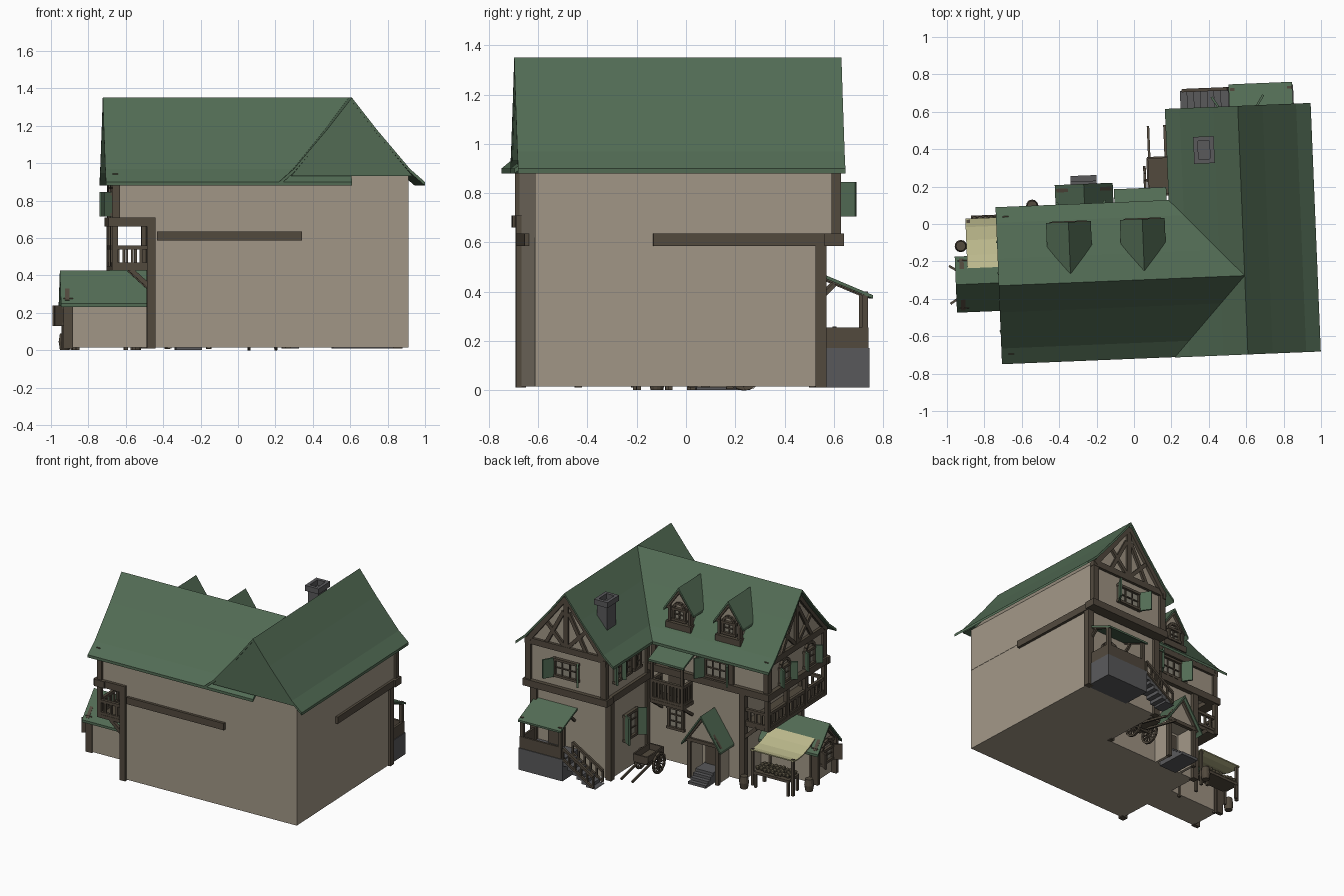
import bpy, bmesh, random
from math import pi, cos, sin
from mathutils import Matrix, Vector

if "Cube" in bpy.data.objects:
    bpy.data.objects.remove(bpy.data.objects["Cube"])
random.seed(3)
I, T, R = Matrix.Identity(4), Matrix.Translation, Matrix.Rotation
COL = dict(wall=(.36, .31, .24), roof=(.085, .15, .09), wood=(.085, .068, .048), stone=(.1, .1, .105),
           cloth=(.5, .48, .26), glass=(.27, .25, .2), fruit=(.13, .11, .07))
parts = {}

def bm_of(name, mat):
    return parts.setdefault(name, (bmesh.new(), mat))[0]

def box(n, m, x0, x1, y0, y1, z0, z1, M=I):
    S = Matrix.Diagonal((x1 - x0, y1 - y0, z1 - z0, 1))
    bmesh.ops.create_cube(bm_of(n, m), size=1, matrix=M @ T(((x0 + x1) / 2, (y0 + y1) / 2, (z0 + z1) / 2)) @ S)

def beam(n, m, p, q, w, M=I):
    p, q = Vector(p), Vector(q)
    Q = (q - p).to_track_quat('Z', 'Y').to_matrix().to_4x4()
    bmesh.ops.create_cube(bm_of(n, m), size=1, matrix=M @ T((p + q) / 2) @ Q @ Matrix.Diagonal((w, w, (q - p).length, 1)))

def cyl(n, m, r1, r2, d, M, seg=12):
    bmesh.ops.create_cone(bm_of(n, m), cap_ends=True, segments=seg, radius1=r1, radius2=r2, depth=d, matrix=M)

def prism(n, m, pts, y0, y1, M=I):
    bm = bm_of(n, m)
    a, b = ([bm.verts.new(M @ Vector((u, y, z))) for u, z in pts] for y in (y0, y1))
    bm.faces.new(a); bm.faces.new(b[::-1])
    for i in range(len(pts)):
        j = (i + 1) % len(pts)
        bm.faces.new((a[i], b[i], b[j], a[j]))

def mirror(half):
    return [(-u, z) for u, z in reversed(half)] + half[1:]

def shell(n, m, pts, y0, y1, M, t=.02):
    prism(n, m, pts + [(u, z - t) for u, z in reversed(pts)], y0, y1, M)

# Frames: local +y is the outward direction of the wall
def back(x, y): return T((x, y, 0))
def left(x, y): return T((x, y, 0)) @ R(pi / 2, 4, 'Z')

def arch(n, r, z, M, y=.012, w=.018):
    p = [(r * cos(i * pi / 6), y, z + r * sin(i * pi / 6)) for i in range(7)]
    for a, b in zip(p, p[1:]): beam(n, 'wood', a, b, w, M)

def window(n, M, z, w, h, nx=3, nz=2, shut=True, arched=False, smat='roof'):
    box(n + '_glass', 'glass', -w / 2, w / 2, 0, .006, z - h / 2, z + h / 2, M)
    for s in (-1, 1):
        box(n + '_frame', 'wood', s * w / 2 - .009, s * w / 2 + .009, 0, .022, z - h / 2 - .01, z + h / 2 + .01, M)
        box(n + '_frame', 'wood', -w / 2 - .015, w / 2 + .015, 0, .024, z + s * h / 2 - .009, z + s * h / 2 + .009, M)
        if shut:
            H = M @ T((s * (w / 2 + .01), .015, 0)) @ R(s * 1.0, 4, 'Z')
            box(n + '_shutters', smat, min(0, s * w * .45), max(0, s * w * .45), 0, .012, z - h / 2 - .01, z + h / 2 + .01, H)
    for i in range(1, nx): box(n + '_frame', 'wood', -w / 2 + i * w / nx - .004, -w / 2 + i * w / nx + .004, 0, .014, z - h / 2, z + h / 2, M)
    for i in range(1, nz): box(n + '_frame', 'wood', -w / 2, w / 2, 0, .014, z - h / 2 + i * h / nz - .004, z - h / 2 + i * h / nz + .004, M)
    if arched: arch(n + '_frame', w / 2, z + h / 2, M)

def railing(n, p, q, h, count, w=.014):
    p, q, up = Vector(p), Vector(q), Vector((0, 0, h))
    beam(n, 'wood', p, q, w * 1.3); beam(n, 'wood', p + up, q + up, w * 1.5)
    for i in range(count + 1):
        c = p.lerp(q, i / count); beam(n, 'wood', c, c + up, w)

def half_roof(w): return [(0, 1.35), (.34 * w, 1.18), (.8 * w, .968), (w, .90)]

def gable_wall(hw, w, z0):
    return [(-w, z0)] + mirror([(0, 1.32), (.34 * hw, 1.15), (w, .93)]) + [(w, z0)]

def gable_timber(n, M, w, z0):
    for s in (-1, 1):
        box(n, 'wood', s * (w - .005) - .022, s * (w - .005) + .022, -.02, .018, z0, .93, M)
        beam(n, 'wood', (s * w, .005, .92), (0, .005, 1.31), .035, M)
        beam(n, 'wood', (0, .003, .93), (s * w * .5, .003, 1.09), .026, M)
        beam(n, 'wood', (s * w * .55, .003, .92), (s * .02, .003, 1.2), .026, M)
    box(n, 'wood', -.018, .018, -.01, .018, .92, 1.3, M)
    box(n, 'wood', -w - .02, w + .02, -.01, .02, .9, .945, M)
    box(n, 'wood', -w - .03, w + .03, -.05, .03, z0 - .025, z0 + .025, M)

# Main walls and roofs of the long wing (A) and the cross wing (B)
A, B = left(0, -.30), back(.58, 0)
box('wing_lower_wall', 'wall', -.49, .32, -.65, .05, .015, .72)
prism('wing_upper_wall', 'wall', gable_wall(.42, .35, .69), -.5, .68, A)
box('cross_lower_wall', 'wall', .272, .885, -.65, .515, .015, .72)
prism('cross_upper_wall', 'wall', gable_wall(.385, .307, .62), -.65, .575, B)
shell('wing_roof', 'roof', mirror(half_roof(.42)), -.58, .736, A)
shell('cross_roof', 'roof', mirror(half_roof(.39)), -.722, .608, B)
prism('cross_front_gable', 'roof', mirror([(0, 1.335), (.13, 1.165), (.325, .93)]), -.715, -.6, B)

# Timber framing
gable_timber('wing_gable_timber', left(-.68, -.30), .35, .685)
gable_timber('cross_gable_timber', back(.58, .575), .307, .61)
for x0, x1, y0, y1, z0, z1 in [
        (-.46, .315, -.67, -.64, .585, .635), (.87, .905, -.17, .59, .585, .635), (-.515, -.47, -.672, -.63, .01, .71),
        (-.72, -.47, -.672, -.64, .66, .71), (-.515, -.47, .03, .075, .01, .71), (-.7, .28, .03, .08, .66, .71),
        (.85, .9, .49, .535, .01, .6), (.255, .3, .49, .535, .01, .6), (.25, .29, .05, .6, .585, .635),
        (.255, .28, .05, .6, .88, .92), (.255, .285, .05, .085, .01, .93), (-.7, .28, .04, .068, .88, .92),
        (-.16, -.125, .04, .07, .7, .9), (.2, .235, .04, .07, .7, .9), (-.42, -.385, .04, .07, .7, .9)]:
    box('timber_frame', 'wood', x0, x1, y0, y1, z0, z1)

# Windows
window('cross_gable_window', back(.58, .575), .775, .18, .12)
window('wing_back_window', back(-.28, .05), .79, .17, .13)
window('wing_low_window', back(.04, .05), .345, .11, .15, 2, 3, False)
window('cross_low_window', left(.272, .28), .33, .14, .18, 2, 3)
for y in (.2, .32, .44): window('cross_side_window', left(.272, y), .79, .07, .14, 2, 3, y > .4)
for y in (-.15, -.46): window('wing_gable_window', left(-.68, y), .78, .11, .11, 2, 2, True, True)

# Dormers
for x in (-.35, .045):
    M = back(x, 0)
    prism('dormer_wall', 'wall', [(-.085, .97), (.085, .97), (.085, 1.14), (0, 1.265), (-.085, 1.14)], -.25, 0, M)
    shell('dormer_roof', 'roof', mirror([(0, 1.295), (.12, 1.12)]), -.25, .025, M)
    window('dormer_window', M, 1.09, .09, .08, 2, 2, False, True)
    box('dormer_sill', 'wood', -.1, .1, -.03, .03, .985, 1.03, M)
    for s in (-1, 1):
        box('dormer_sill', 'wood', s * .08 - .01, s * .08 + .01, -.02, .015, 1.0, 1.15, M)
        beam('dormer_sill', 'wood', (s * .1, .008, 1.125), (0, .008, 1.265), .018, M)

# Chimney with an open rim
box('chimney', 'stone', .35, .43, .325, .435, 1.02, 1.24)
for s in (-1, 1):
    box('chimney_rim', 'stone', .335, .445, .38 + s * .06 - .012, .38 + s * .06 + .012, 1.24, 1.28)
    box('chimney_rim', 'stone', .39 + s * .043 - .012, .39 + s * .043 + .012, .31, .45, 1.24, 1.28)

# Side gallery under the upper storey
box('gallery_floor', 'wood', -.7, -.48, -.66, .06, .425, .45)
railing('gallery_railing', (-.685, -.65, .46), (-.685, .055, .46), .09, 16)
for y in (-.65, .055):
    railing('gallery_railing', (-.685, y, .46), (-.5, y, .46), .09, 4)
for y in (-.645, -.41, -.18, .055):
    box('gallery_posts', 'wood', -.7, -.67, y - .015, y + .015, .43, .69)
    beam('gallery_posts', 'wood', (-.49, y, .33), (-.6, y, .43), .025)

# Small back balcony with awning
box('balcony_floor', 'wood', -.09, .17, .04, .18, .48, .505)
railing('balcony_railing', (-.08, .17, .515), (.16, .17, .515), .13, 9)
for x in (-.08, .16):
    railing('balcony_railing', (x, .06, .515), (x, .17, .515), .13, 4)
    beam('balcony_railing', 'wood', (x, .05, .4), (x, .16, .48), .02)
    beam('balcony_railing', 'wood', (x, .17, .5), (x, .17, .8), .018)
box('balcony_door', 'wood', -.02, .1, .04, .06, .505, .78)
shell('balcony_awning', 'roof', [(.04, .86), (.19, .80)], -.18, .1, left(0, 0), .015)

# Entrance porch
M = back(-.26, 0)
shell('porch_roof', 'roof', mirror([(0, .5), (.155, .27)]), .03, .225, M, .018)
prism('porch_gable', 'wall', mirror([(0, .46), (.115, .3)]), .05, .185, M)
for s in (-1, 1):
    box('porch_side_wall', 'wall', s * .105 - .01, s * .105 + .01, .05, .18, .01, .31, M)
    box('porch_posts', 'wood', s * .11 - .014, s * .11 + .014, .17, .198, .005, .31, M)
    beam('porch_posts', 'wood', (s * .14, .195, .28), (0, .195, .475), .02, M)
box('porch_posts', 'wood', -.12, .12, .175, .2, .28, .305, M)
box('porch_door', 'wood', -.06, .06, .045, .07, .07, .27, M)
for i in range(4): box('porch_steps', 'stone', -.07, .07, .05, .27 - i * .03, i * .02, i * .02 + .02, M)

# Raised back terrace with roof, door and stairs
box('terrace_base', 'stone', .53, .88, .5, .71, .01, .17)
shell('terrace_roof', 'roof', [(.5, .48), (.725, .385)], -.875, -.535, left(0, 0), .014)
for x in (.555, .86):
    box('terrace_posts', 'wood', x - .012, x + .012, .68, .704, .17, .4)
    beam('terrace_posts', 'wood', (x, .52, .46), (x, .7, .385), .016)
    beam('terrace_posts', 'wood', (x, .52, .38), (x, .57, .43), .016)
box('terrace_parapet', 'wood', .55, .87, .69, .705, .17, .255)
box('terrace_parapet', 'wood', .86, .875, .52, .705, .17, .255)
box('terrace_door', 'wood', .63, .76, .51, .53, .17, .33)
arch('terrace_door', .065, .33, back(.695, .515), w=.025)
for i in range(7):
    x = .53 - i * .036
    box('terrace_stairs', 'stone', x - .04, x, .585, .7, max(.01, .12 - i * .024), .158 - i * .024)
for y in (.582, .702): railing('stair_railing', (.53, y, .17), (.29, y, .02), .08, 5, .012)

# Side shed
S = left(0, -.285)
prism('shed_wall', 'wall', [(-.12, .015), (.12, .015), (.12, .27), (0, .405), (-.12, .27)], .48, .91, S)
shell('shed_roof', 'roof', mirror([(0, .425), (.15, .25)]), .48, .965, S, .018)
E = left(-.91, -.285)
for s in (-1, 1):
    box('shed_posts', 'wood', s * .115 - .014, s * .115 + .014, -.01, .04, .01, .28, E)
    beam('shed_posts', 'wood', (s * .13, .02, .26), (0, .02, .4), .024, E)
box('shed_posts', 'wood', -.12, .12, -.01, .03, .26, .285, E)
window('shed_hatch', E @ T((0, .02, 0)), .185, .13, .09, 2, 2, True, True, 'wood')

# Market stall with cloth, goods and barrels
shell('stall_cloth', 'cloth', [(-.2, .33), (-.13, .295), (-.05, .268), (.02, .262), (.065, .268)], .55, .9, left(0, 0), .008)
for x in (-.885, -.565):
    beam('stall_posts', 'wood', (x, .05, 0), (x, .05, .27), .018)
    beam('stall_posts', 'wood', (x, -.17, 0), (x, -.17, .31), .018)
box('stall_table', 'wood', -.87, -.59, -.05, .08, .1, .12)
for x in (-.86, -.6):
    for y in (-.04, .07): beam('stall_table', 'wood', (x, y, 0), (x, y, .1), .018)
for i in range(9):
    for j in range(4):
        bmesh.ops.create_icosphere(bm_of('stall_goods', 'fruit'), subdivisions=1, radius=.018,
                                   matrix=T((-.85 + i * .03, -.03 + j * .03, .132 + random.random() * .015)))
for x, y in ((-.93, -.08), (-.54, .12)):
    cyl('barrel', 'wood', .026, .033, .045, T((x, y, .0225))); cyl('barrel', 'wood', .033, .026, .045, T((x, y, .0675)))

# Hand cart
box('cart_bed', 'wood', .085, .195, .15, .35, .1, .115)
for s in (-1, 1):
    x = .14 + s * .055
    box('cart_bed', 'wood', x - .005, x + .005, .15, .35, .115, .16)
    box('cart_bed', 'wood', .085, .195, .25 + s * .1 - .005, .25 + s * .1 + .005, .115, .16)
    beam('cart_handles', 'wood', (x * .8 + .028, .2, .105), (x * .8 + .028, .52, .04), .013)
    wx = .14 + s * .072
    rim = [(wx, .23 + .07 * cos(i * pi / 6), .075 + .07 * sin(i * pi / 6)) for i in range(12)]
    for i in range(12):
        beam('cart_wheels', 'wood', rim[i], rim[(i + 1) % 12], .014)
        if i < 6: beam('cart_wheels', 'wood', rim[i], rim[i + 6], .008)
beam('cart_wheels', 'wood', (.06, .23, .075), (.22, .23, .075), .014)

# Turn the whole house slightly and create the objects
mats = {}
for k, c in COL.items():
    mats[k] = bpy.data.materials.new(k); mats[k].diffuse_color = (*c, 1)
for name, (bm, mat) in parts.items():
    bmesh.ops.transform(bm, matrix=R(.041, 4, 'Z'), verts=bm.verts)
    bmesh.ops.recalc_face_normals(bm, faces=bm.faces)
    me = bpy.data.meshes.new(name); bm.to_mesh(me); bm.free()
    me.materials.append(mats[mat])
    bpy.context.collection.objects.link(bpy.data.objects.new(name, me))

for m in bpy.data.materials:
    if m.users and not m.is_grease_pencil:
        m.use_nodes = True
        m.node_tree.nodes["Principled BSDF"].inputs["Base Color"].default_value = m.diffuse_color
